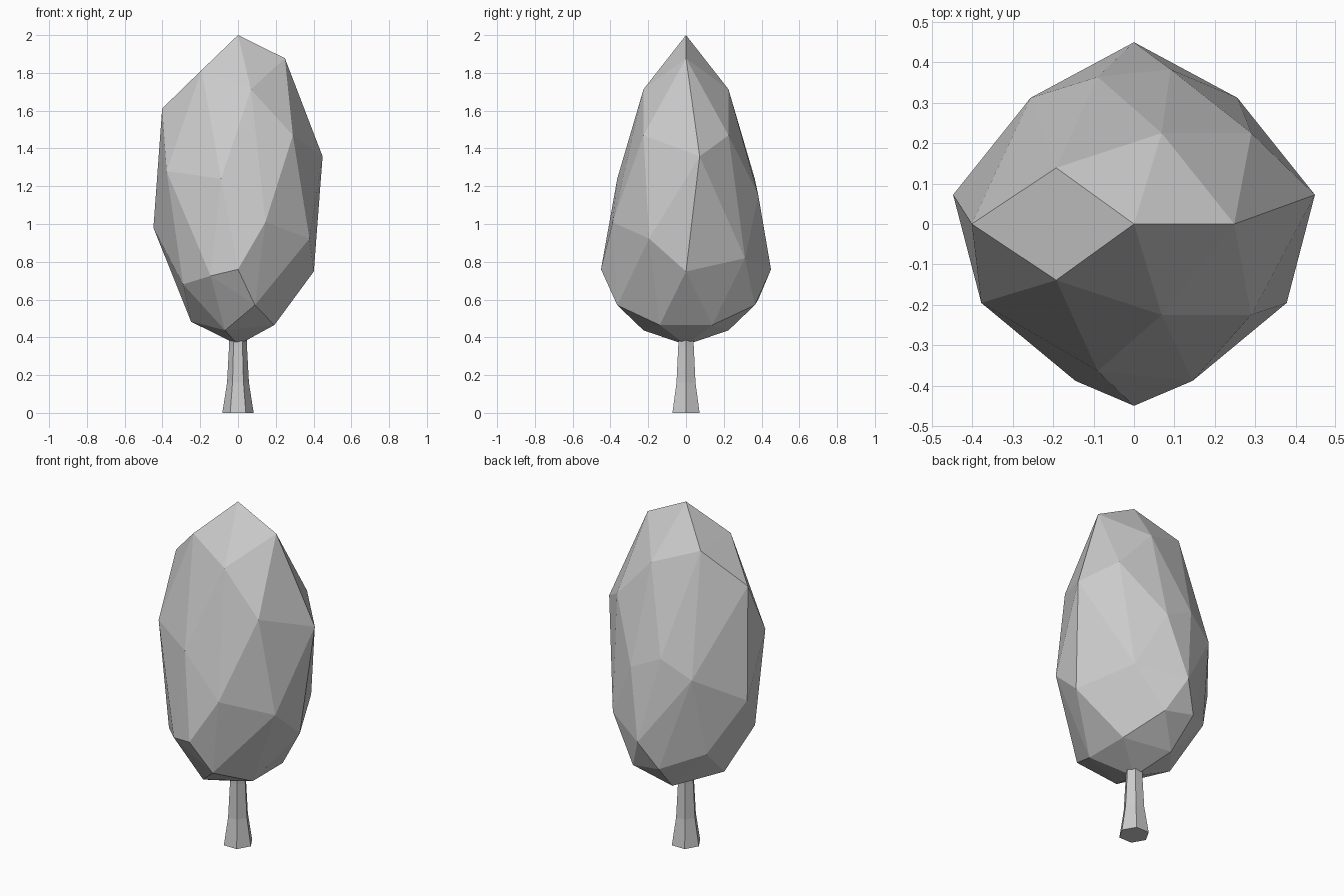
import bpy, bmesh, math
from mathutils import Vector

if "Cube" in bpy.data.objects:
    bpy.data.objects.remove(bpy.data.objects["Cube"])


def finish(bm, name):
    bmesh.ops.recalc_face_normals(bm, faces=bm.faces)
    mesh = bpy.data.meshes.new(name)
    bm.to_mesh(mesh)
    bm.free()
    obj = bpy.data.objects.new(name, mesh)
    bpy.context.collection.objects.link(obj)
    return obj


def on_sphere(angle, z):
    a, r = math.radians(angle), math.sqrt(1 - z * z)
    return Vector((r * math.cos(a), r * math.sin(a), z))


# Foliage: low-poly icosphere with some side vertices collapsed
bm = bmesh.new()
bmesh.ops.create_icosphere(bm, subdivisions=2, radius=1)
H = 1 / math.sqrt(5)
collapses = [(0, H, 18), (-72, H, -54), (-144, H, -162), (144, H, 126),
             (-36, -H, -18), (-108, -H, -126), (180, -H, 162), (36, -H, 54)]
for angle, z, equator in collapses:
    pair = [min(bm.verts, key=lambda v: (v.co - p).length)
            for p in (on_sphere(angle, z), on_sphere(equator, 0))]
    mid = ((pair[0].co + pair[1].co) / 2).normalized()
    bmesh.ops.pointmerge(bm, verts=pair, merge_co=mid)

# Stretch upward, with front and back drooping into a teardrop
for v in bm.verts:
    x, y, z = v.co
    v.co = (x * (0.472 - 0.2 * y * y), 0.45 * y,
            1.18 + 0.82 * z - y * y * (0.42 + 0.28 * z))
finish(bm, "foliage")

# Trunk: flared six-sided stem
bm = bmesh.new()
rings = []
for z, r in [(0, 0.083), (0.16, 0.058), (0.36, 0.047), (0.5, 0.045)]:
    rings.append([bm.verts.new((r * math.cos(i * math.pi / 3),
                                r * math.sin(i * math.pi / 3), z)) for i in range(6)])
for a, b in zip(rings, rings[1:]):
    for i in range(6):
        j = (i + 1) % 6
        bm.faces.new((a[i], a[j], b[j], b[i]))
bm.faces.new(rings[0])
bm.faces.new(rings[-1])
finish(bm, "trunk")
